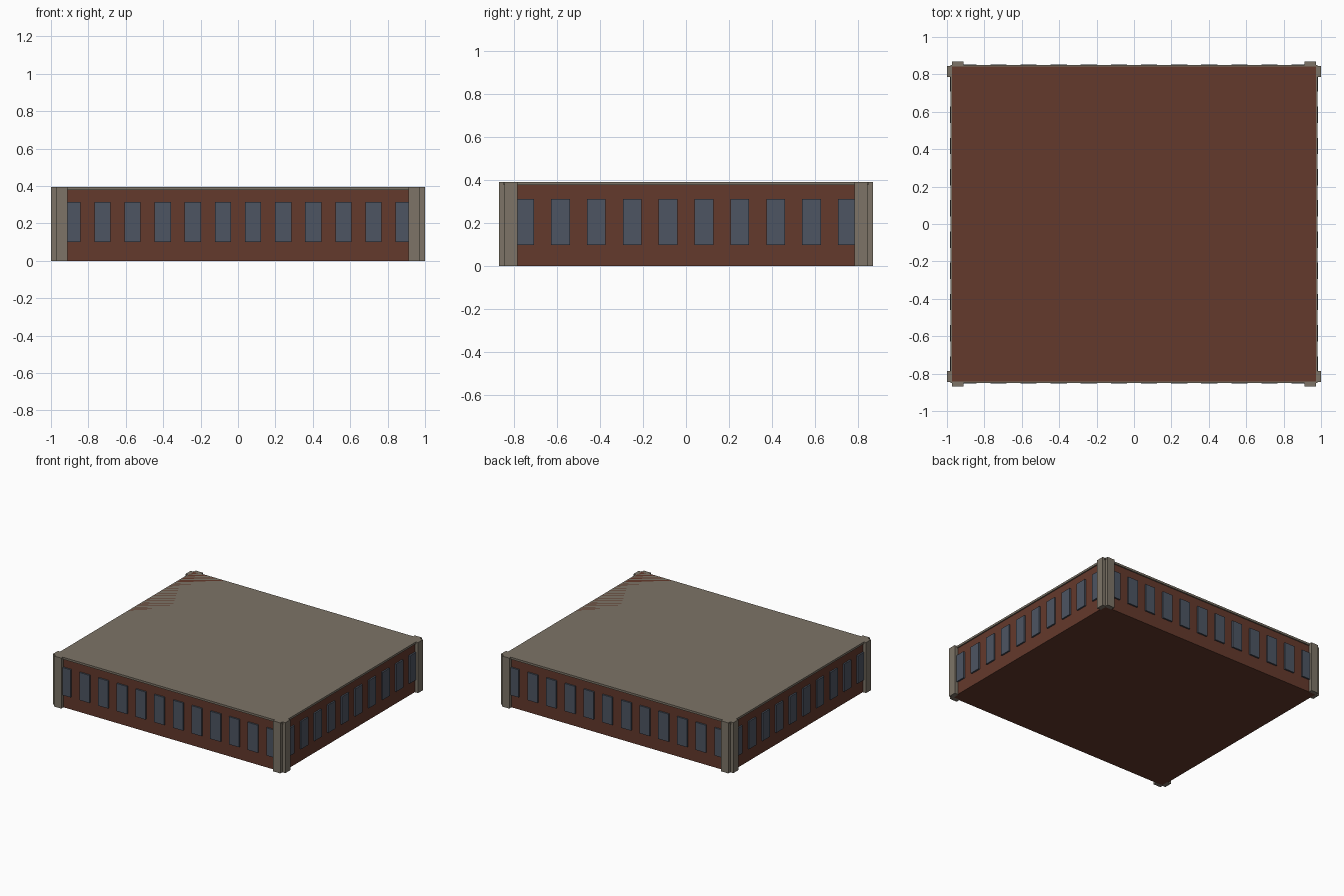
import bpy
from mathutils import Vector

cube = bpy.data.objects.get("Cube")
if cube:
    bpy.data.objects.remove(cube, do_unlink=True)


def material(name, rgb):
    m = bpy.data.materials.new(name)
    m.use_nodes = True
    m.diffuse_color = (*rgb, 1)
    m.node_tree.nodes["Principled BSDF"].inputs["Base Color"].default_value = (*rgb, 1)
    return m


BRICK = material("red_brown_brick", (0.127, 0.041, 0.025))
STONE = material("grey_stone", (0.205, 0.175, 0.136))
GLASS = material("blue_grey_glass", (0.074, 0.09, 0.122))


def box(name, low, high, mat):
    """Axis-aligned box between two opposite corners."""
    low, high = Vector(low), Vector(high)
    low, high = Vector(map(min, low, high)), Vector(map(max, low, high))
    bpy.ops.mesh.primitive_cube_add(size=1)
    ob = bpy.context.object
    ob.name = name
    for v in ob.data.vertices:
        v.co = v.co * (high - low) + (low + high) / 2
    ob.data.materials.append(mat)
    return ob


BX, BY, TOP = 0.972, 0.842, 0.393     # half sizes of the brick block
ROOF = 0.016                          # depth of the stone roof band
WIN_W, WIN_LOW, WIN_HIGH, WIN_OUT = 0.087, 0.099, 0.314, 0.012

# Brick block, with a stone roof band flush with its top
box("brick_walls", (-BX, -BY, 0), (BX, BY, TOP), BRICK)
box("roof_band", (-BX - 0.009, -BY - 0.009, TOP - ROOF), (BX + 0.009, BY + 0.009, TOP), STONE)

# Corner posts: two overlapping pilasters at each corner
for sx, side in ((1, "left"), (-1, "right")):
    for sy, end in ((1, "back"), (-1, "front")):
        box(f"{end}_{side}_post_face", (sx * 0.912, sy * 0.835, 0), (sx * 0.974, sy * 0.87, TOP), STONE)
        box(f"{end}_{side}_post_flank", (sx * 0.965, sy * 0.785, 0), (sx, sy * 0.846, TOP), STONE)


def window_row(label, count, pitch, wall, sign, along_x):
    """Evenly spaced raised panes along one wall."""
    for i in range(count):
        c = (i - (count - 1) / 2) * pitch
        a, b = c - WIN_W / 2, c + WIN_W / 2
        inner, outer = sign * (wall - 0.005), sign * (wall + WIN_OUT)
        if along_x:
            low, high = (a, inner, WIN_LOW), (b, outer, WIN_HIGH)
        else:
            low, high = (inner, a, WIN_LOW), (outer, b, WIN_HIGH)
        box(f"{label}_window_{i + 1}", low, high, GLASS)


# Windows on all four walls
window_row("front", 12, 0.161, BY, -1, True)
window_row("back", 12, 0.161, BY, 1, True)
window_row("left", 10, 0.167, BX, 1, False)
window_row("right", 10, 0.167, BX, -1, False)
